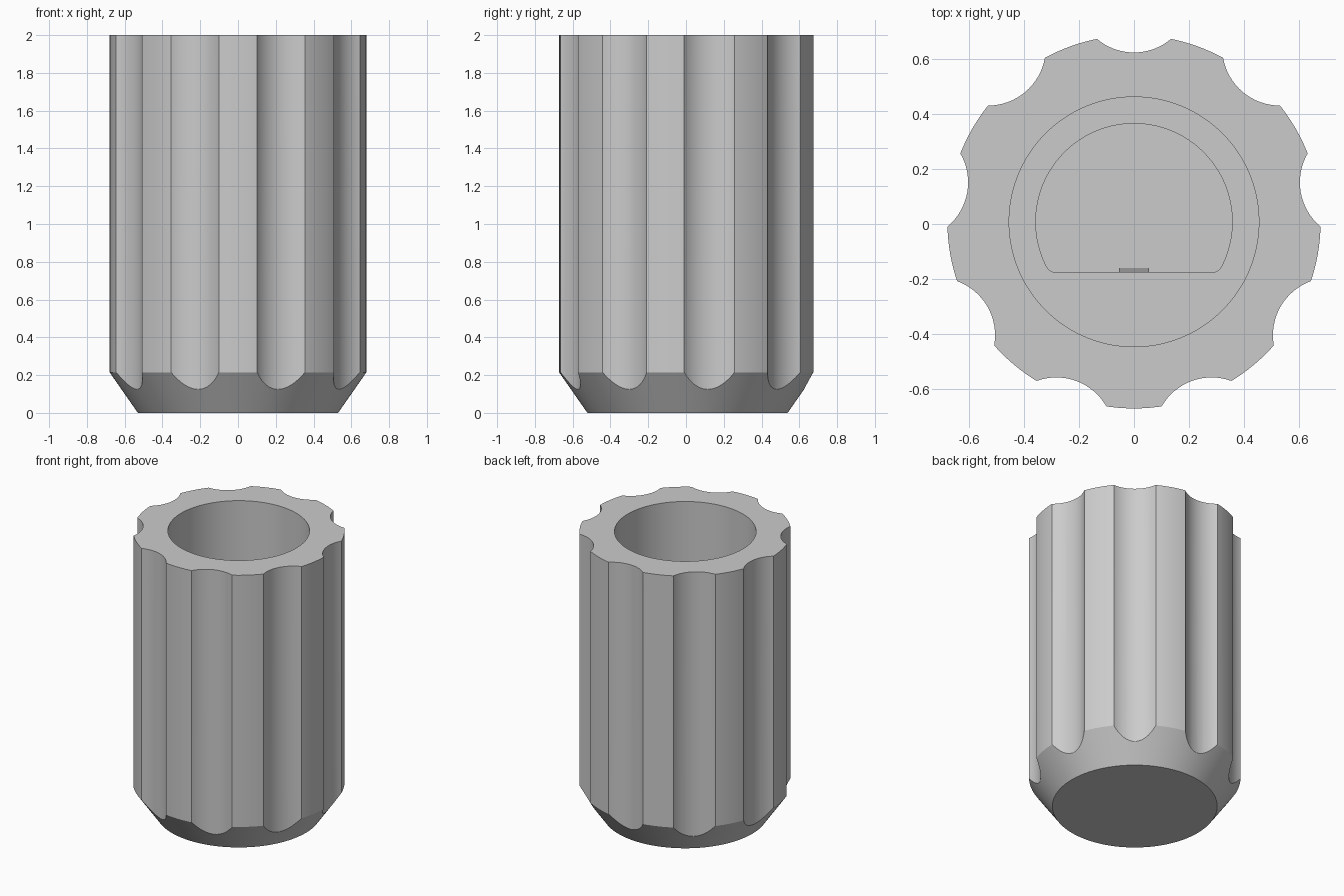
import bpy, bmesh
from math import sin, cos, radians, tau, asin, sqrt, pi

default = bpy.data.objects.get("Cube")
if default:
    bpy.data.objects.remove(default, do_unlink=True)

CY = 0.008                      # axis position in y
HEIGHT, OUTER_R = 2.0, 0.68
BORE_R, BORE_FLOOR = 0.455, 1.15
SHAFT_R, SHAFT_FLOOR, FLAT_Y = 0.358, 0.25, -0.175
FLUTES, FLUTE_R, FLUTE_CENTRE = 9, 0.21, 0.827

grey = bpy.data.materials.new("light grey plastic")
grey.use_nodes = True
colour = (0.6, 0.6, 0.6, 1)
grey.diffuse_color = colour
grey.node_tree.nodes["Principled BSDF"].inputs["Base Color"].default_value = colour


def circle(r, cx=0.0, cy=CY, n=144):
    return [(cx + r * cos(tau * i / n), cy + r * sin(tau * i / n)) for i in range(n)]


def loft(bm, sections):
    """Skin a stack of (outline, z) sections and cap both ends."""
    rings = [[bm.verts.new((x, y, z)) for x, y in outline] for outline, z in sections]
    n = len(rings[0])
    for low, high in zip(rings, rings[1:]):
        for i in range(n):
            j = (i + 1) % n
            bm.faces.new((low[i], low[j], high[j], high[i]))
    bm.faces.new(rings[0][::-1])
    bm.faces.new(rings[-1])


def make_object(name, stacks, helper=False):
    bm = bmesh.new()
    for sections in stacks:
        loft(bm, sections)
    bmesh.ops.recalc_face_normals(bm, faces=bm.faces)
    mesh = bpy.data.meshes.new(name)
    bm.to_mesh(mesh)
    bm.free()
    mesh.materials.append(grey)
    obj = bpy.data.objects.new(name, mesh)
    bpy.context.collection.objects.link(obj)
    obj.hide_render = helper
    return obj


# Solid knob with a tapered lower end
knob = make_object("knob_body", [[(circle(0.53), 0), (circle(OUTER_R), 0.215),
                                  (circle(OUTER_R), HEIGHT)]])

# Finger grooves around the side
grooves = []
for k in range(FLUTES):
    a = radians(90) + tau * k / FLUTES
    ring = circle(FLUTE_R, FLUTE_CENTRE * cos(a), CY + FLUTE_CENTRE * sin(a), 72)
    grooves.append([(ring, -0.1), (ring, HEIGHT + 0.1)])
groove_cutter = make_object("groove_cutter", grooves, True)

# Wide bore at the open end
bore_cutter = make_object("bore_cutter", [[(circle(BORE_R), BORE_FLOOR),
                                           (circle(BORE_R), HEIGHT + 0.1)]], True)

# D-shaped shaft socket with softened corners
start = -asin((CY + 0.155) / SHAFT_R)
sweep = pi - 2 * start
socket = [(SHAFT_R * cos(start + sweep * i / 90), CY + SHAFT_R * sin(start + sweep * i / 90))
          for i in range(91)]
socket += [(-0.308, -0.169), (-0.295, FLAT_Y), (0.295, FLAT_Y), (0.308, -0.169)]
socket_cutter = make_object("socket_cutter", [[(socket, SHAFT_FLOOR),
                                               (socket, BORE_FLOOR + 0.1)]], True)

# Cut everything out of the body
bpy.context.view_layer.objects.active = knob
for cutter in (groove_cutter, bore_cutter, socket_cutter):
    cut = knob.modifiers.new(cutter.name, 'BOOLEAN')
    cut.operation, cut.solver, cut.object = 'DIFFERENCE', 'EXACT', cutter
    bpy.ops.object.modifier_apply(modifier=cut.name)
    bpy.data.objects.remove(cutter, do_unlink=True)

bpy.ops.object.select_all(action='DESELECT')
knob.select_set(True)
bpy.ops.object.shade_smooth_by_angle(angle=radians(25))


# Tapered grip rib on the flat wall of the socket
def rib_section(front):
    return [(-0.055, -0.19), (0.055, -0.19), (0.055, front), (-0.055, front)]


make_object("grip_rib", [[(rib_section(-0.16), SHAFT_FLOOR - 0.01),
                          (rib_section(FLAT_Y), BORE_FLOOR - 0.01)]])
